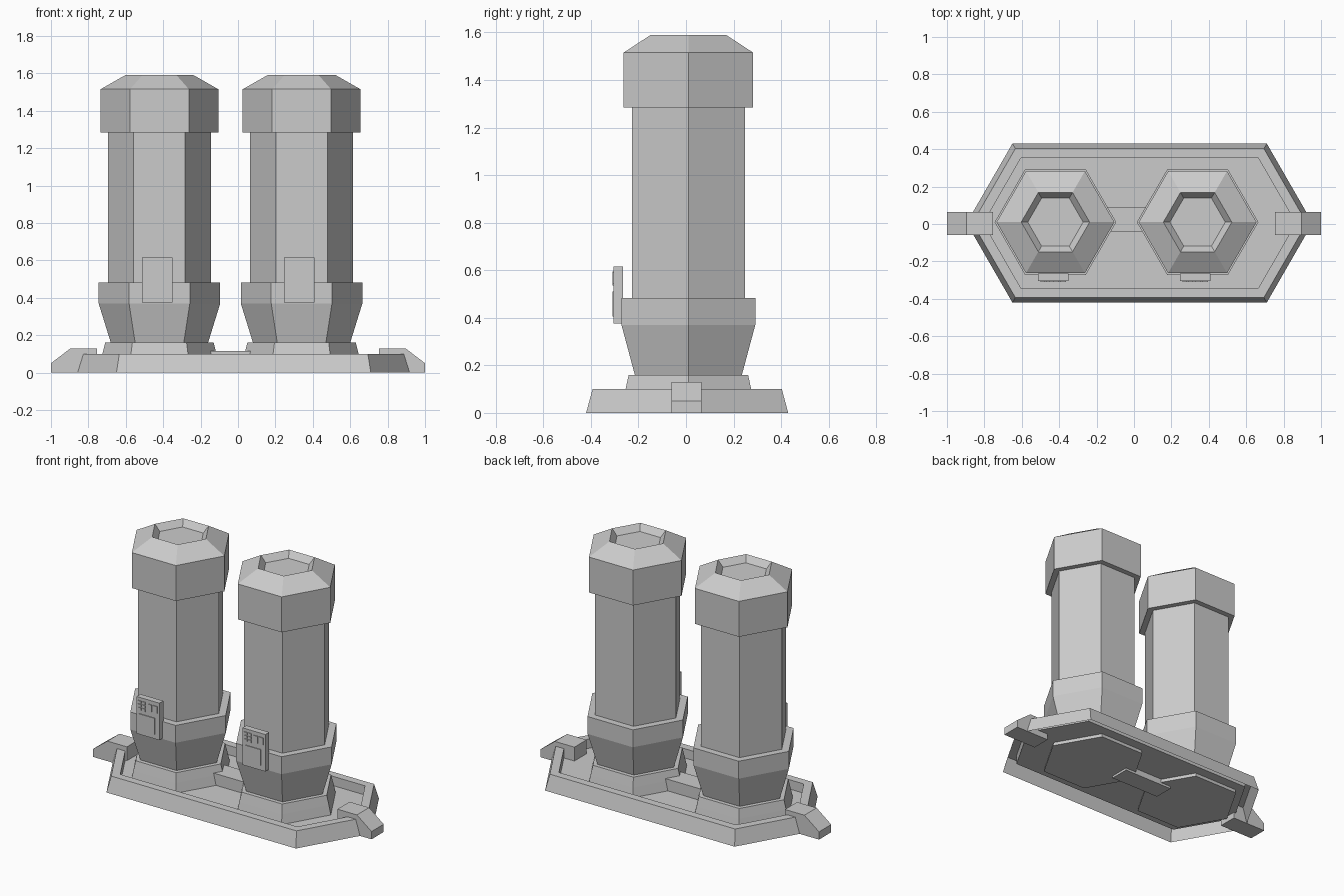
import bpy, bmesh
from math import cos, sin, pi

if "Cube" in bpy.data.objects:
    bpy.data.objects.remove(bpy.data.objects["Cube"])


def finish(bm, name):
    bmesh.ops.recalc_face_normals(bm, faces=bm.faces)
    me = bpy.data.meshes.new(name)
    bm.to_mesh(me)
    bm.free()
    ob = bpy.data.objects.new(name, me)
    bpy.context.collection.objects.link(ob)
    return ob


def loft(name, rings, cap_start=True):
    """Bridge successive rings of points and close the ends."""
    bm = bmesh.new()
    loops = [[bm.verts.new(p) for p in ring] for ring in rings]
    n = len(loops[0])
    for a, b in zip(loops, loops[1:]):
        for i in range(n):
            j = (i + 1) % n
            bm.faces.new((a[i], a[j], b[j], b[i]))
    if cap_start:
        bm.faces.new(loops[0])
    bm.faces.new(loops[-1])
    return finish(bm, name)


def hexagon(cx, cy, r, z):
    return [(cx + r * cos(i * pi / 3), cy + r * sin(i * pi / 3), z) for i in range(6)]


def base_ring(inset, z):
    cx, cy = 0.03, 0.005
    h, c, t = 0.425 - inset, 0.68 - inset * 0.577, 0.925 - inset * 1.155
    pts = [(t, 0), (c, h), (-c, h), (-t, 0), (-c, -h), (c, -h)]
    return [(cx + x, cy + y, z) for x, y in pts]


def box(name, x0, x1, y0, y1, z0, z1):
    return loft(name, [[(x0, y0, z), (x1, y0, z), (x1, y1, z), (x0, y1, z)] for z in (z0, z1)])


# Hollow base tray with raised rim and sunken floor
loft("base_tray", [base_ring(0, 0), base_ring(0.027, 0.1),
                   base_ring(0.078, 0.1), base_ring(0.078, 0.04)], cap_start=False)

# Bridge between the two pads
box("bridge", -0.22, 0.14, -0.04, 0.09, 0.0, 0.115)

# End clamps gripping the rim
clamp = [(1.0, 0.0), (1.0, 0.05), (0.895, 0.13), (0.755, 0.13), (0.755, 0.0)]
for side, s in (("left", -1), ("right", 1)):
    loft("clamp_" + side, [[(s * x, y, z) for x, z in clamp] for y in (-0.06, 0.065)])

# Hexagonal columns: collar, shaft, cap and recessed top
column = [(0.26, 0.16), (0.325, 0.37), (0.325, 0.483), (0.275, 0.483), (0.275, 1.285),
          (0.315, 1.285), (0.315, 1.515), (0.183, 1.59), (0.148, 1.55)]
pad = [(0.325, 0.015), (0.305, 0.1), (0.29, 0.16)]
cy = 0.01
for side, cx in (("left", -0.42), ("right", 0.34)):
    loft("column_" + side, [hexagon(cx, cy, r, z) for r, z in column])
    loft("pad_" + side, [hexagon(cx, cy, r, z) for r, z in pad])

    # Control panel on the front with screen, keys and two square buttons
    px = cx - 0.0125
    box("panel_" + side, px - 0.082, px + 0.082, -0.305, -0.265, 0.375, 0.615)
    y0, y1 = -0.31, -0.3
    box("panel_screen_" + side, px - 0.06, px + 0.05, y0, y1, 0.405, 0.51)
    for i in range(2):
        for k in range(3):
            x, z = px - 0.068 + i * 0.03, 0.535 + k * 0.022
            box("panel_key_" + side, x, x + 0.022, y0, y1, z, z + 0.016)
        x = px + i * 0.038
        box("panel_button_" + side, x, x + 0.03, y0, y1, 0.545, 0.59)
